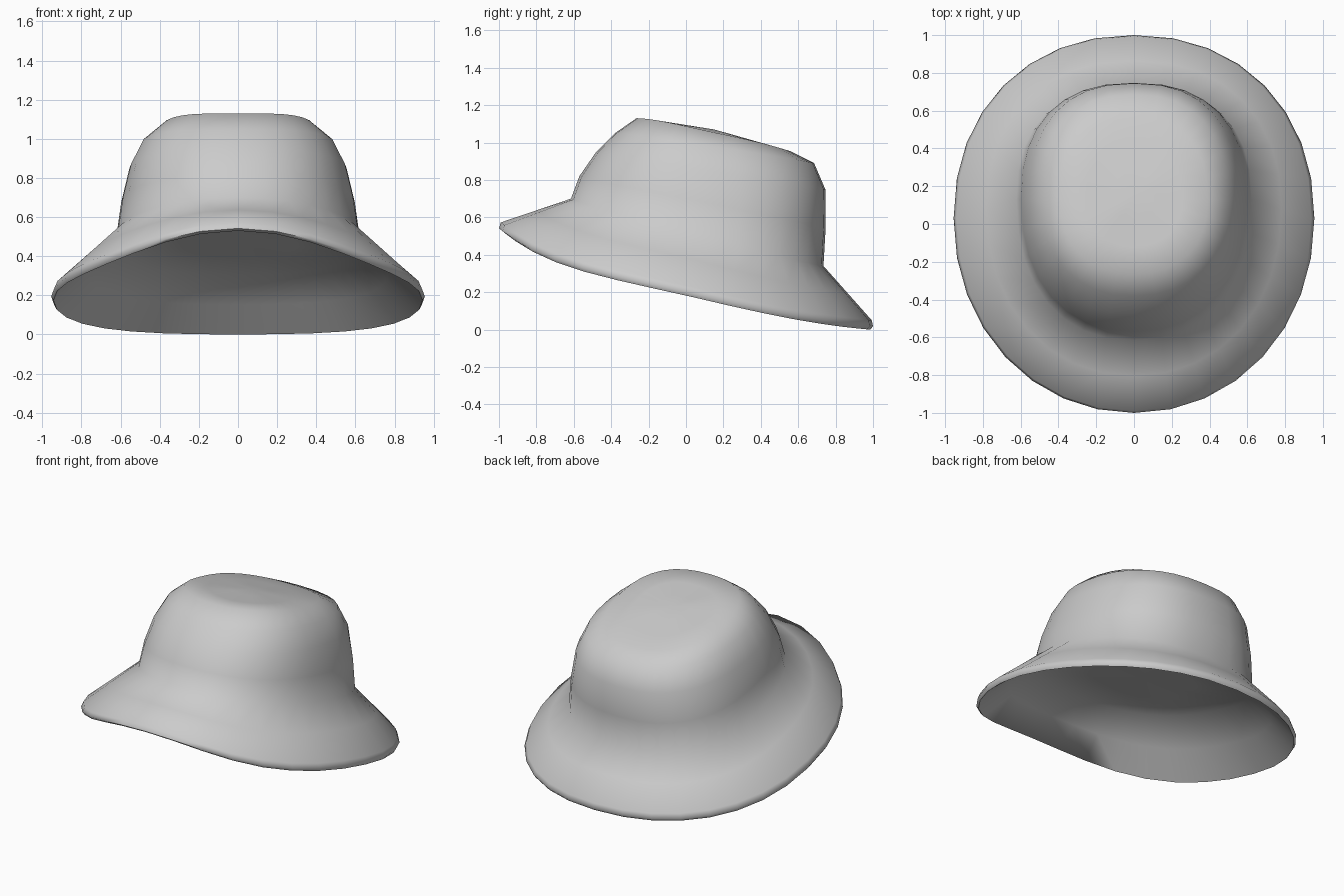
import bpy, bmesh, math
from mathutils import Vector

if "Cube" in bpy.data.objects:
    bpy.data.objects.remove(bpy.data.objects["Cube"])

N = 32


def spow(v, e):
    return math.copysign(abs(v) ** e, v)


def ring(front, back, rx, zs, cy=0.13, nf=2.25, nb=2.4, slope=None):
    """Egg-shaped tilted loop through front (y,z), back (y,z) and side (rx, zs)."""
    (yf, zf), (yb, zb) = front, back
    if slope is None:
        slope = (zb - zf) / 2
    pts = []
    for i in range(N):
        t = 2 * math.pi * i / N
        c, s = -math.cos(t), math.sin(t)
        n = nf if c < 0 else nb
        u = spow(c, 2 / n)
        x = rx * spow(s, 2 / n)
        if u < 0:
            y = cy + u * (cy - yf)
            z = zs + slope * u + (zf - zs + slope) * abs(u) ** 5
        else:
            y = cy + u * (yb - cy)
            z = zs + slope * u + (zb - zs - slope) * u ** 3
        pts.append(Vector((x, y, z)))
    return pts


# brim edge
rim = dict(cy=0.03, nf=2.05, nb=2.15, slope=-0.225)
rim_low = ring((-0.985, 0.53), (0.985, 0.0), 0.943, 0.175, **rim)
rim_mid = ring((-1.0, 0.542), (1.0, 0.018), 0.955, 0.195, **rim)
rim_top = ring((-0.99, 0.573), (0.993, 0.05), 0.94, 0.228, **rim)

# crown loops from brim joint to top edge
crown = [
    ring((-0.615, 0.70), (0.735, 0.34), 0.622, 0.50),
    ring((-0.57, 0.82), (0.747, 0.55), 0.597, 0.675),
    ring((-0.48, 0.95), (0.745, 0.75), 0.555, 0.85),
    ring((-0.38, 1.05), (0.685, 0.89), 0.49, 0.98),
    ring((-0.265, 1.13), (0.56, 0.953), 0.39, 1.058),
]
top_c = Vector((0, 0.15, 1.07))
cap = [[p.lerp(top_c, f) for p in crown[-1]] for f in (0.35, 0.7)]
brim_mid = [p.lerp(q, 0.5) for p, q in zip(rim_top, crown[0])]

# underside: inner brim up to a closing panel at the crown joint
under_c = Vector((0, 0.08, 0.48))
joint = [Vector((p.x * 0.96, 0.06 + (p.y - 0.06) * 0.96, p.z - 0.035)) for p in crown[0]]
under = [[p.lerp(q, 0.5) for p, q in zip(rim_low, joint)], joint,
         [p.lerp(under_c, 0.5) for p in joint]]

bm = bmesh.new()


def loft(rows, start, tip):
    prev = start
    for r in rows:
        cur = [bm.verts.new(p) for p in r]
        for i in range(N):
            j = (i + 1) % N
            bm.faces.new((prev[i], prev[j], cur[j], cur[i]))
        prev = cur
    t = bm.verts.new(tip)
    for i in range(N):
        bm.faces.new((prev[i], prev[(i + 1) % N], t))


base = [bm.verts.new(p) for p in rim_low]
loft([rim_mid, rim_top, brim_mid] + crown + cap, base, top_c)
loft(under, base, under_c)
bmesh.ops.recalc_face_normals(bm, faces=bm.faces)

me = bpy.data.meshes.new("bucket_hat")
bm.to_mesh(me)
bm.free()
hat = bpy.data.objects.new("bucket_hat", me)
bpy.context.collection.objects.link(hat)
bpy.context.view_layer.objects.active = hat
hat.select_set(True)
bpy.ops.object.shade_smooth_by_angle(angle=math.radians(65))
